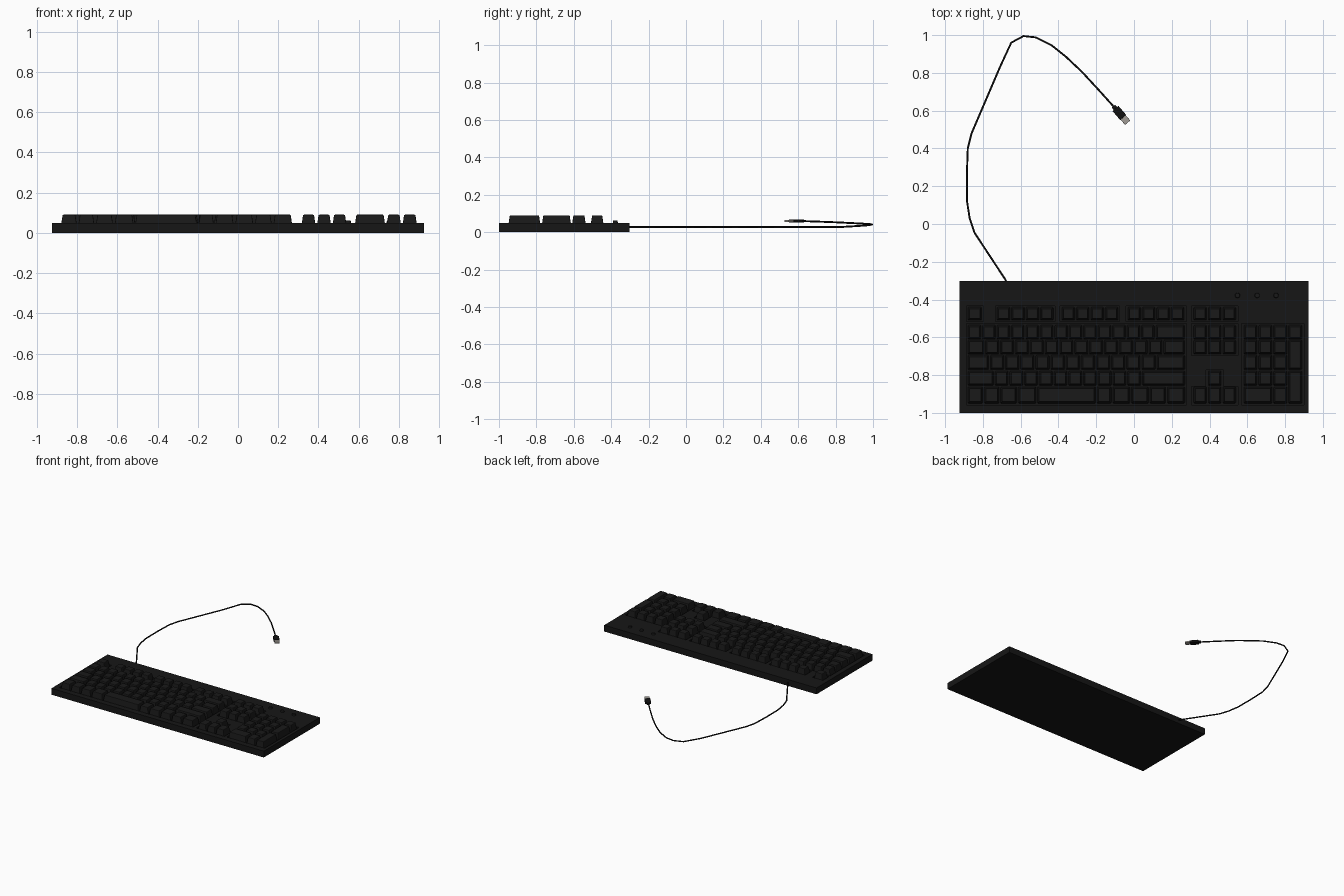
import bpy, bmesh, math
from mathutils import Vector, Matrix

if "Cube" in bpy.data.objects:
    bpy.data.objects.remove(bpy.data.objects["Cube"])


def material(name, color):
    m = bpy.data.materials.new(name)
    m.diffuse_color = (*color, 1)
    m.use_nodes = True
    m.node_tree.nodes["Principled BSDF"].inputs["Base Color"].default_value = m.diffuse_color
    return m


CASE = material("case_black", (0.008, 0.008, 0.008))
KEY = material("key_black", (0.01, 0.01, 0.01))
CORD = material("cord_black", (0.005, 0.005, 0.005))
METAL = material("plug_metal", (0.35, 0.33, 0.30))


def add_box(bm, x0, x1, y0, y1, z0, z1, taper=0.0):
    """Box whose top face is inset by taper on every side."""
    lo = [bm.verts.new(p) for p in ((x0, y0, z0), (x1, y0, z0), (x1, y1, z0), (x0, y1, z0))]
    t = taper
    hi = [bm.verts.new(p) for p in ((x0 + t, y0 + t, z1), (x1 - t, y0 + t, z1),
                                    (x1 - t, y1 - t, z1), (x0 + t, y1 - t, z1))]
    bm.faces.new(lo[::-1])
    bm.faces.new(hi)
    for i in range(4):
        j = (i + 1) % 4
        bm.faces.new((lo[i], lo[j], hi[j], hi[i]))


def make_object(name, bm, mat, bevel=0.0):
    me = bpy.data.meshes.new(name)
    bm.to_mesh(me)
    bm.free()
    ob = bpy.data.objects.new(name, me)
    bpy.context.collection.objects.link(ob)
    if mat:
        me.materials.append(mat)
    if bevel:
        mod = ob.modifiers.new("soft_edges", "BEVEL")
        mod.width, mod.segments = bevel, 2
    return ob


# case, with shallow wells under the key blocks
TOP, BASE, KEYTOP = 0.05, 0.038, 0.09
bm = bmesh.new()
add_box(bm, -0.925, 0.925, -1.0, -0.303, 0, TOP)
case = make_object("case", bm, CASE)
wells = [(-0.888, -0.797, -0.517, -0.434), (-0.734, -0.419, -0.517, -0.434),
         (-0.391, -0.076, -0.517, -0.434), (-0.042, 0.278, -0.517, -0.434),
         (0.304, 0.551, -0.517, -0.434), (-0.888, 0.278, -0.957, -0.528),
         (0.304, 0.551, -0.697, -0.528), (0.304, 0.551, -0.957, -0.86),
         (0.381, 0.474, -0.87, -0.772), (0.569, 0.901, -0.957, -0.528)]
for w in wells:
    bm = bmesh.new()
    add_box(bm, *w, BASE, 0.1)
    cutter = make_object("well_cutter", bm, None)
    cutter.hide_render = True
    cutter.hide_set(True)
    mod = case.modifiers.new("well", "BOOLEAN")
    mod.operation, mod.object, mod.solver = "DIFFERENCE", cutter, "EXACT"

# key rows, back edge and front edge
ROWS = {"f": (-0.44, -0.51), "1": (-0.535, -0.610), "q": (-0.614, -0.690),
        "a": (-0.694, -0.771), "z": (-0.778, -0.855), "ctrl": (-0.862, -0.950)}
GAP = 0.0035


def add_keys(bm, left, widths, back, front=None):
    """Row of keys starting at left; front lets keys span several rows."""
    y1, y0 = ROWS[back][0], ROWS[front or back][1]
    for w in widths:
        add_box(bm, left + GAP, left + w - GAP, y0, y1, BASE - 0.001, KEYTOP, 0.008)
        left += w


# function keys
bm = bmesh.new()
add_keys(bm, -0.883, [0.080], "f")
for x in (-0.729, -0.386, -0.037):
    add_keys(bm, x, [0.0765] * 4, "f")
make_object("function_keys", bm, KEY, 0.004)

# typing block
bm = bmesh.new()
add_keys(bm, -0.883, [0.0765] * 13 + [0.16], "1")
add_keys(bm, -0.883, [0.093] + [0.0786] * 12 + [0.118], "q")
add_keys(bm, -0.883, [0.118] + [0.0802] * 11 + [0.156], "a")
add_keys(bm, -0.883, [0.143] + [0.078] * 10 + [0.233], "z")
edges = [-0.883, -0.797, -0.71, -0.617, -0.515, -0.2, -0.116, -0.018, 0.08, 0.172, 0.273]
add_keys(bm, edges[0], [b - a for a, b in zip(edges, edges[1:])], "ctrl")
make_object("typing_keys", bm, KEY, 0.004)

# navigation and arrow keys
bm = bmesh.new()
for r in ("f", "1", "q", "ctrl"):
    add_keys(bm, 0.312, [0.077] * 3, r)
add_keys(bm, 0.389, [0.077], "z")
make_object("navigation_keys", bm, KEY, 0.004)

# number pad
bm = bmesh.new()
add_keys(bm, 0.577, [0.079] * 4, "1")
for r in ("q", "a", "z"):
    add_keys(bm, 0.577, [0.079] * 3, r)
add_keys(bm, 0.577, [0.158, 0.079], "ctrl")
add_keys(bm, 0.814, [0.079], "q", "a")
add_keys(bm, 0.814, [0.079], "z", "ctrl")
make_object("number_pad_keys", bm, KEY, 0.004)

# indicator buttons
bm = bmesh.new()
for x in (0.548, 0.652, 0.752):
    bmesh.ops.create_cone(bm, cap_ends=True, segments=16, radius1=0.014, radius2=0.012,
                          depth=0.014, matrix=Matrix.Translation((x, -0.378, 0.055)))
make_object("indicator_lights", bm, KEY)

# cord
path = [(-0.67, -0.32, 0.027), (-0.68, -0.296, 0.027), (-0.845, -0.045, 0.027),
        (-0.87, 0.03, 0.027), (-0.884, 0.12, 0.027), (-0.885, 0.26, 0.027),
        (-0.88, 0.40, 0.027), (-0.86, 0.48, 0.027), (-0.71, 0.83, 0.028),
        (-0.65, 0.96, 0.036), (-0.585, 0.995, 0.041), (-0.52, 0.988, 0.043),
        (-0.435, 0.945, 0.046), (-0.36, 0.885, 0.049), (-0.275, 0.805, 0.053),
        (-0.18, 0.702, 0.057), (-0.10, 0.613, 0.06)]
cu = bpy.data.curves.new("cord", "CURVE")
cu.dimensions = "3D"
cu.bevel_depth, cu.bevel_resolution, cu.use_fill_caps = 0.005, 2, True
sp = cu.splines.new("POLY")
sp.points.add(len(path) - 1)
for pt, p in zip(sp.points, path):
    pt.co = (*p, 1)
cu.materials.append(CORD)
bpy.context.collection.objects.link(bpy.data.objects.new("cord", cu))

# plug, built along +x and turned to follow the cord end
direction = Vector((0.073, -0.085, 0))
turn = math.atan2(direction.y, direction.x)
for name, mat, boxes in (
        ("plug_housing", CORD, [(-0.002, 0.02, -0.012, 0.012, -0.007, 0.007),
                                (0.015, 0.078, -0.021, 0.021, -0.009, 0.009)]),
        ("plug_tip", METAL, [(0.075, 0.114, -0.018, 0.018, -0.006, 0.006)])):
    bm = bmesh.new()
    for b in boxes:
        add_box(bm, *b)
    ob = make_object(name, bm, mat, 0.002)
    ob.location = (-0.108, 0.623, 0.06)
    ob.rotation_euler.z = turn
